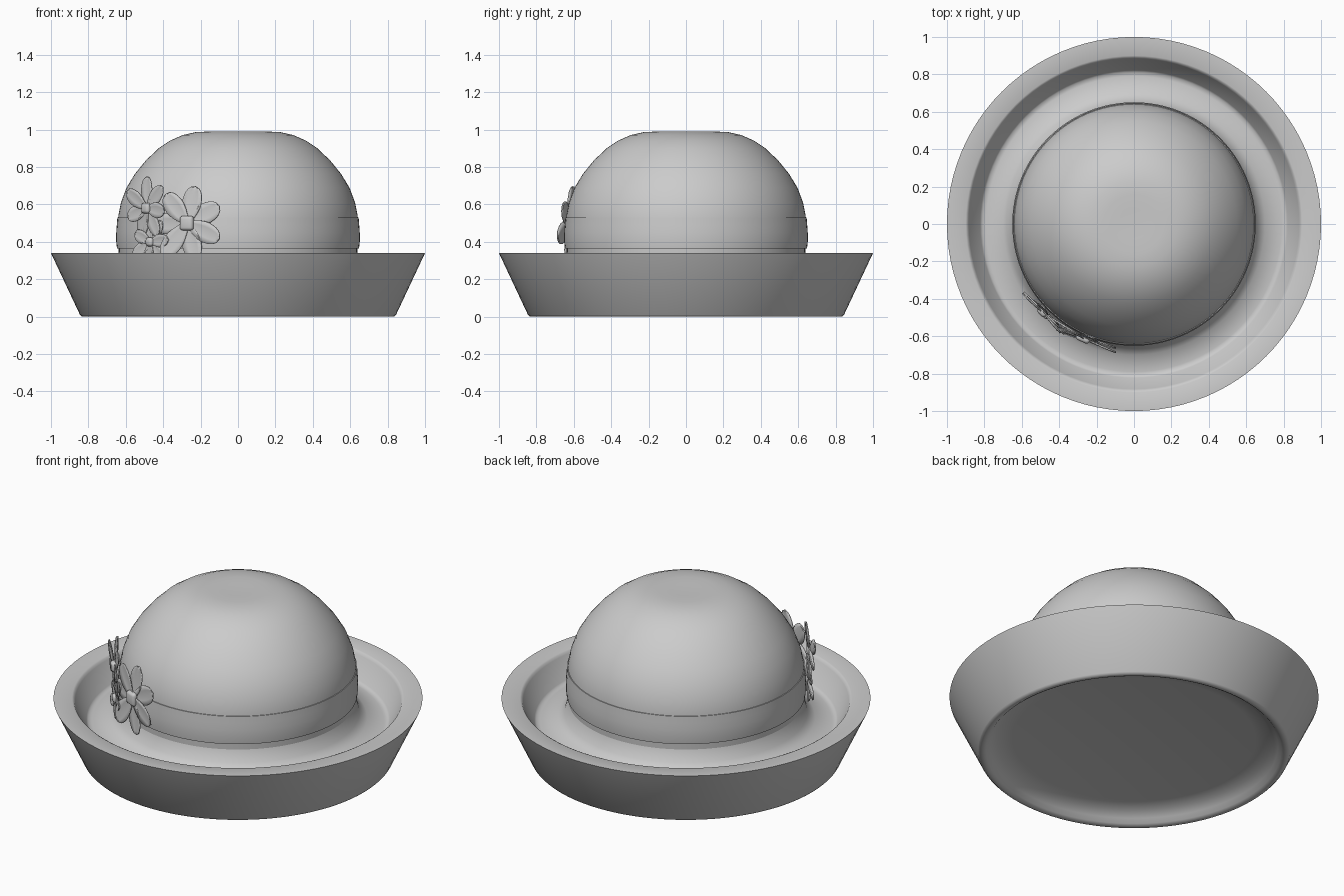
import bpy, bmesh, math, random
from mathutils import Matrix, Vector

random.seed(4)
if "Cube" in bpy.data.objects:
    bpy.data.objects.remove(bpy.data.objects["Cube"])

GREY = (0.6, 0.6, 0.6, 1)
felt = bpy.data.materials.new("grey_felt")
felt.use_nodes = True
felt.diffuse_color = GREY
felt.node_tree.nodes["Principled BSDF"].inputs["Base Color"].default_value = GREY


def finish(name, bm, angle):
    bmesh.ops.recalc_face_normals(bm, faces=bm.faces)
    mesh = bpy.data.meshes.new(name)
    bm.to_mesh(mesh)
    bm.free()
    mesh.materials.append(felt)
    obj = bpy.data.objects.new(name, mesh)
    bpy.context.collection.objects.link(obj)
    bpy.ops.object.select_all(action='DESELECT')
    obj.select_set(True)
    bpy.context.view_layer.objects.active = obj
    bpy.ops.object.shade_smooth_by_angle(angle=math.radians(angle))
    return obj


def lathe(name, profile, closed=False, angle=50, steps=96):
    """Turn a (radius, height) profile around the z axis."""
    bm = bmesh.new()
    verts = [bm.verts.new((r, 0, z)) for r, z in profile]
    edges = [bm.edges.new(pair) for pair in zip(verts, verts[1:])]
    if closed:
        edges.append(bm.edges.new((verts[-1], verts[0])))
    bmesh.ops.spin(bm, geom=verts + edges, axis=(0, 0, 1), cent=(0, 0, 0),
                   angle=math.tau, steps=steps)
    bmesh.ops.remove_doubles(bm, verts=bm.verts, dist=1e-4)
    return finish(name, bm, angle)


# Upturned brim: shallow hollow underside, slanted wall, flat rim, inner floor
lathe("brim", [(0, 0.08), (0.66, 0.075), (0.74, 0.06), (0.78, 0.03),
               (0.80, 0.008), (0.815, 0), (0.835, 0), (0.845, 0.01),
               (1, 0.34), (0.9, 0.34), (0.89, 0.335), (0.883, 0.322),
               (0.822, 0.215), (0.812, 0.205), (0.79, 0.203),
               (0.70, 0.225), (0.66, 0.26), (0.637, 0.33)])

# Domed crown with a faint dent on top
lathe("crown", [(0.635, 0.22), (0.638, 0.36), (0.643, 0.47), (0.64, 0.54),
                (0.626, 0.61), (0.596, 0.69), (0.55, 0.765), (0.493, 0.835),
                (0.425, 0.9), (0.36, 0.943), (0.295, 0.971), (0.23, 0.986),
                (0.16, 0.99), (0.08, 0.988), (0, 0.987)])

# Ribbon band, bulging slightly towards the bottom
lathe("hat_band", [(0.632, 0.365), (0.647, 0.365), (0.651, 0.4), (0.651, 0.45),
                   (0.648, 0.49), (0.645, 0.53), (0.632, 0.53)], closed=True)


def add_petal(bm, place, length, width):
    """Cupped, rounded petal growing along +y."""
    rows, cols = 9, 4
    grid = []
    for i in range(rows + 1):
        t = 1 - (1 - i / rows) ** 1.5
        swell = 0.25 + 0.75 * math.sin(math.pi / 2 * min(1, t / 0.65))
        half = width * swell * math.sqrt(1 - t ** 5)
        row = []
        for j in range(cols + 1):
            s = 2 * j / cols - 1
            cup = 0.006 * math.sin(math.pi * t) * (s * s - 0.5)
            crease = 0.004 * (j % 2) * t
            row.append(bm.verts.new(place @ Vector((s * half, t * length, cup - crease))))
        grid.append(row)
    for i in range(rows):
        for j in range(cols):
            bm.faces.new((grid[i][j], grid[i][j + 1], grid[i + 1][j + 1], grid[i + 1][j]))


def flower(name, x, y, z, radius, petals, turn):
    """Flower lying against the crown and facing outwards."""
    out = Vector((x, y, 0)).normalized()
    up = Vector((0, 0, 1))
    side = up.cross(out)
    frame = Matrix((side, up, out)).transposed().to_4x4()
    frame.translation = (x, y, z)
    bm = bmesh.new()
    for k in range(petals):
        spin = Matrix.Rotation(turn + math.tau * k / petals, 4, 'Z')
        tilt = Matrix.Rotation(random.uniform(-0.12, 0.1), 4, 'X')
        lift = Matrix.Translation((0, 0, 0.006 * (k % 2)))
        add_petal(bm, frame @ spin @ lift @ tilt,
                  radius * random.uniform(0.92, 1.08), radius * 0.27)
    bmesh.ops.remove_doubles(bm, verts=bm.verts, dist=1e-5)
    obj = finish(name + "_petals", bm, 40)
    solid = obj.modifiers.new("thickness", 'SOLIDIFY')
    solid.thickness = 0.005
    solid.offset = 0

    # Rounded, slightly square button in the middle
    bm = bmesh.new()
    bmesh.ops.create_cube(bm, size=1)
    size = radius * 0.36
    shape = Matrix.Translation((0, 0, 0.008)) @ Matrix.Diagonal((size, size, 0.036, 1))
    bmesh.ops.transform(bm, matrix=frame @ shape, verts=bm.verts)
    bmesh.ops.bevel(bm, geom=bm.edges[:], offset=0.016, segments=3,
                    affect='EDGES', profile=0.5)
    finish(name + "_centre", bm, 60)


# Cluster of flowers on the front right of the band
flower("large_flower", -0.27, -0.605, 0.50, 0.215, 7, -0.2)
flower("upper_flower", -0.485, -0.465, 0.58, 0.16, 7, 0.1)
flower("lower_flower", -0.465, -0.48, 0.40, 0.135, 7, 0.3)
